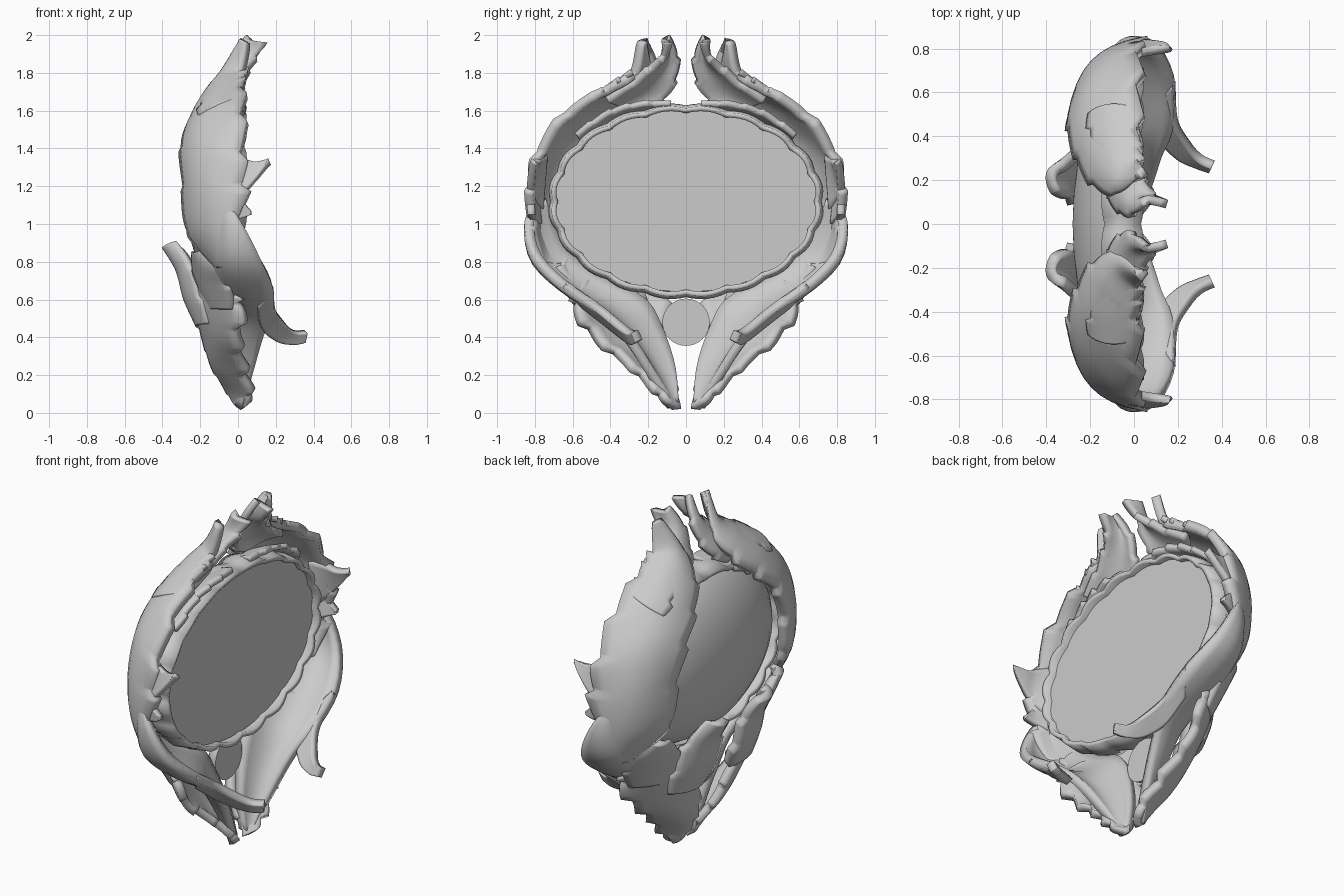
import bpy, bmesh, math
from mathutils import Vector

grey = bpy.data.materials.new("stone_grey")
grey.diffuse_color = (0.6, 0.6, 0.6, 1)


def finish(name, bm, thick=0, mirror=False):
    """Turn a bmesh into a named, smooth shaded object."""
    bmesh.ops.recalc_face_normals(bm, faces=bm.faces)
    me = bpy.data.meshes.new(name)
    bm.to_mesh(me)
    bm.free()
    me.materials.append(grey)
    ob = bpy.data.objects.new(name, me)
    bpy.context.collection.objects.link(ob)
    if thick:
        s = ob.modifiers.new("thickness", 'SOLIDIFY')
        s.thickness, s.offset = thick, 0
    if mirror:
        m = ob.modifiers.new("mirror", 'MIRROR')
        m.use_axis = (False, True, False)
    bpy.context.view_layer.objects.active = ob
    ob.select_set(True)
    bpy.ops.object.shade_smooth_by_angle(angle=math.radians(40))
    ob.select_set(False)
    return ob


def spline(pts, t):
    """Catmull-Rom point at t in 0..1."""
    f = t * (len(pts) - 1)
    i = min(int(f), len(pts) - 2)
    u = f - i
    g = lambda k: pts[max(0, min(len(pts) - 1, k))]
    a, b, c, d = g(i - 1), g(i), g(i + 1), g(i + 2)
    return 0.5 * (2 * b + (c - a) * u + (2 * a - 5 * b + 4 * c - d) * u * u
                  + (3 * b - a - 3 * c + d) * u ** 3)


def leaf(name, rows, thick=0.045, teeth=0, jag_in=0.0, jag_out=0.0, bulge=0.0):
    """Curved sheet; each row is inner edge, (middle), outer edge. Teeth point to the tip."""
    full = []
    for r in rows:
        r = [Vector(p) for p in r]
        if len(r) == 2:
            r = [r[0], (r[0] + r[1]) / 2 + Vector((-bulge, bulge * 0.5, 0)), r[1]]
        full.append(r)
    nu, nv = max(24, teeth * 8), 8
    bm = bmesh.new()
    grid = []
    for i in range(nu + 1):
        t = i / nu
        a, m, b = (spline([r[k] for r in full], t) for k in range(3))
        saw = (t * teeth) % 1 if 0 < i < nu else 0
        push = saw * min(1, 4 * (1 - t))
        line = []
        for j in range(nv + 1):
            v = j / nv
            # quadratic arch through the middle point
            p = a * (2 * (v - .5) * (v - 1)) + m * (4 * v * (1 - v)) + b * (2 * v * (v - .5))
            if v < .3:
                p += (a - m).normalized() * jag_in * push * (1 - v / .3)
            if v > .7:
                p += (b - m).normalized() * jag_out * push * (v - .7) / .3
            line.append(bm.verts.new(p))
        grid.append(line)
    for r, s in zip(grid, grid[1:]):
        for j in range(nv):
            bm.faces.new((r[j], r[j + 1], s[j + 1], s[j]))
    return finish(name, bm, thick, True)


def dome(name, cz, ry, rz, face_x, depth, n=64):
    """Oval cabochon: flat toward +x, domed toward -x."""
    bm = bmesh.new()
    rings = []
    for k in range(8):
        e = k / 8 * math.pi / 2
        rings.append([bm.verts.new((face_x - depth * math.sin(e),
                                    ry * math.cos(e) * math.cos(2 * math.pi * i / n),
                                    cz + rz * math.cos(e) * math.sin(2 * math.pi * i / n)))
                      for i in range(n)])
    top = bm.verts.new((face_x - depth, 0, cz))
    bm.faces.new(rings[0])
    for i in range(n):
        j = (i + 1) % n
        for r, s in zip(rings, rings[1:]):
            bm.faces.new((r[i], r[j], s[j], s[i]))
        bm.faces.new((rings[-1][i], rings[-1][j], top))
    return finish(name, bm)


# Centre stones
dome("oval_stone", 1.125, 0.70, 0.485, 0.0, 0.28)
dome("small_stone", 0.48, 0.125, 0.125, -0.06, 0.1, 32)

# Scalloped collar around the oval stone
bm = bmesh.new()
n, collar = 120, []
for i in range(n):
    a = 2 * math.pi * i / n
    w = 0.015 * abs(math.sin(a * 10))
    collar.append([bm.verts.new((x, (0.695 + d + w) * math.cos(a), 1.12 + (0.485 + d + w) * math.sin(a)))
                   for x, d in ((0.03 + w, -0.005), (-0.06, 0.01), (-0.13 - w, -0.02))])
for i in range(n):
    r, s = collar[i], collar[(i + 1) % n]
    for j in range(2):
        bm.faces.new((r[j], s[j], s[j + 1], r[j + 1]))
finish("stone_collar", bm, 0.026)

# Large upper leaves sweeping over the stone
leaf("upper_leaf", [
    [(-.10, .67, .78), (-.07, .73, .78), (-.04, .77, .80)],
    [(-.25, .54, .97), (-.16, .73, .98), (-.01, .81, 1.0)],
    [(-.27, .51, 1.2), (-.18, .72, 1.21), (.02, .81, 1.2)],
    [(-.28, .43, 1.4), (-.18, .64, 1.43), (.01, .77, 1.37)],
    [(-.24, .30, 1.53), (-.17, .47, 1.60), (.01, .63, 1.57)],
    [(-.17, .19, 1.65), (-.12, .31, 1.72), (.01, .43, 1.70)],
    [(-.07, .15, 1.78), (-.05, .21, 1.82), (.02, .28, 1.79)],
    [(.03, .22, 1.97), (.035, .225, 1.97), (.05, .24, 1.96)]],
    0.05, 7, 0.03, 0.06)

# Shorter leaves layered on top of the upper leaves
leaf("overlay_leaf", [
    [(-.20, .50, 1.57), (-.12, .54, 1.62), (-.02, .53, 1.65)],
    [(-.18, .40, 1.64), (-.11, .42, 1.69), (.00, .40, 1.73)],
    [(-.14, .28, 1.71), (-.09, .29, 1.76), (.02, .30, 1.79)],
    [(-.08, .22, 1.79), (-.05, .22, 1.81), (.00, .24, 1.82)]], 0.03, 4, 0.03, 0.04)

# Inner strands of the upper leaves, ending in the top tips
leaf("crest_strand", [
    [(-.10, .22, 1.60), (0, .42, 1.66)],
    [(-.10, .12, 1.66), (.02, .29, 1.74)],
    [(-.05, .06, 1.76), (.05, .19, 1.82)],
    [(.00, .05, 1.88), (.09, .12, 1.88)],
    [(.06, .09, 1.99), (.15, .09, 1.96)]], 0.04, 4, 0.02, 0.02, 0.04)

# Side thorns on the outer edge
leaf("side_thorn", [
    [(-.06, .77, 1.08), (-.06, .75, 1.37)],
    [(.02, .82, 1.15), (.03, .78, 1.345)],
    [(.10, .82, 1.24), (.09, .79, 1.325)],
    [(.165, .81, 1.325), (.165, .80, 1.335)]], 0.04)
leaf("lower_thorn", [
    [(-.05, .78, 1.0), (-.05, .80, 1.18)],
    [(.02, .81, 1.03), (.01, .82, 1.13)],
    [(.07, .82, 1.05), (.07, .82, 1.07)]], 0.04)

# Broad smooth sheets forming the lower frame
leaf("lower_frame", [
    [(-.07, .74, 1.13), (-.07, .77, 1.12), (-.05, .79, 1.11)],
    [(-.11, .70, 1.0), (-.06, .81, .97), (.02, .83, 1.0)],
    [(-.13, .62, .85), (-.05, .77, .80), (.11, .79, .83)],
    [(-.13, .45, .72), (-.02, .60, .65), (.18, .65, .68)],
    [(-.10, .22, .60), (.00, .38, .52), (.18, .45, .54)],
    [(-.08, .13, .45), (.00, .26, .38), (.13, .32, .42)],
    [(-.04, .06, .25), (.00, .14, .20), (.08, .19, .22)],
    [(.00, .04, .06), (.01, .06, .04), (.03, .08, .03)]], 0.05)

# Hooked ends of the lower frame
leaf("frame_hook", [
    [(.10, .54, .57), (.18, .64, .68)],
    [(.12, .40, .46), (.19, .47, .56)],
    [(.20, .31, .39), (.25, .36, .47)],
    [(.29, .27, .37), (.30, .30, .43)],
    [(.35, .25, .38), (.36, .27, .43)]], 0.045)

# Toothed lower leaves on the outside
leaf("lower_leaf", [
    [(-.23, .25, .72), (-.19, .42, .73), (-.08, .54, .70)],
    [(-.21, .22, .55), (-.15, .42, .57), (.01, .57, .56)],
    [(-.17, .15, .40), (-.13, .32, .40), (-.01, .46, .40)],
    [(-.12, .10, .25), (-.09, .21, .25), (.01, .29, .26)],
    [(-.04, .06, .12), (-.02, .10, .12), (.05, .15, .12)],
    [(.01, .05, .02), (.03, .06, .03), (.06, .10, .05)]],
    0.045, 6, 0.03, 0.06)

# Curled petals under the stone
leaf("inner_petal", [
    [(-.18, .12, .46), (-.14, .38, .48)],
    [(-.25, .10, .60), (-.19, .38, .62)],
    [(-.29, .12, .76), (-.24, .34, .77)],
    [(-.36, .15, .88), (-.32, .26, .90)]], 0.05, 3, 0.03, 0.03, 0.04)
leaf("outer_petal", [
    [(-.14, .36, .56), (-.02, .56, .56)],
    [(-.19, .38, .67), (-.05, .63, .69)],
    [(-.22, .42, .77), (-.08, .67, .78)],
    [(-.22, .50, .85), (-.15, .60, .86)]], 0.05, 3, 0.02, 0.03, 0.03)

# Small leaflets between the stone and the upper leaves
leaf("top_leaflet", [
    [(-.16, .52, 1.42), (.00, .58, 1.47)],
    [(-.16, .36, 1.50), (.01, .42, 1.58)],
    [(-.12, .22, 1.57), (.02, .26, 1.63)],
    [(-.05, .08, 1.61), (.02, .08, 1.64)]], 0.03, 5, 0.02, 0.025, 0.02)
